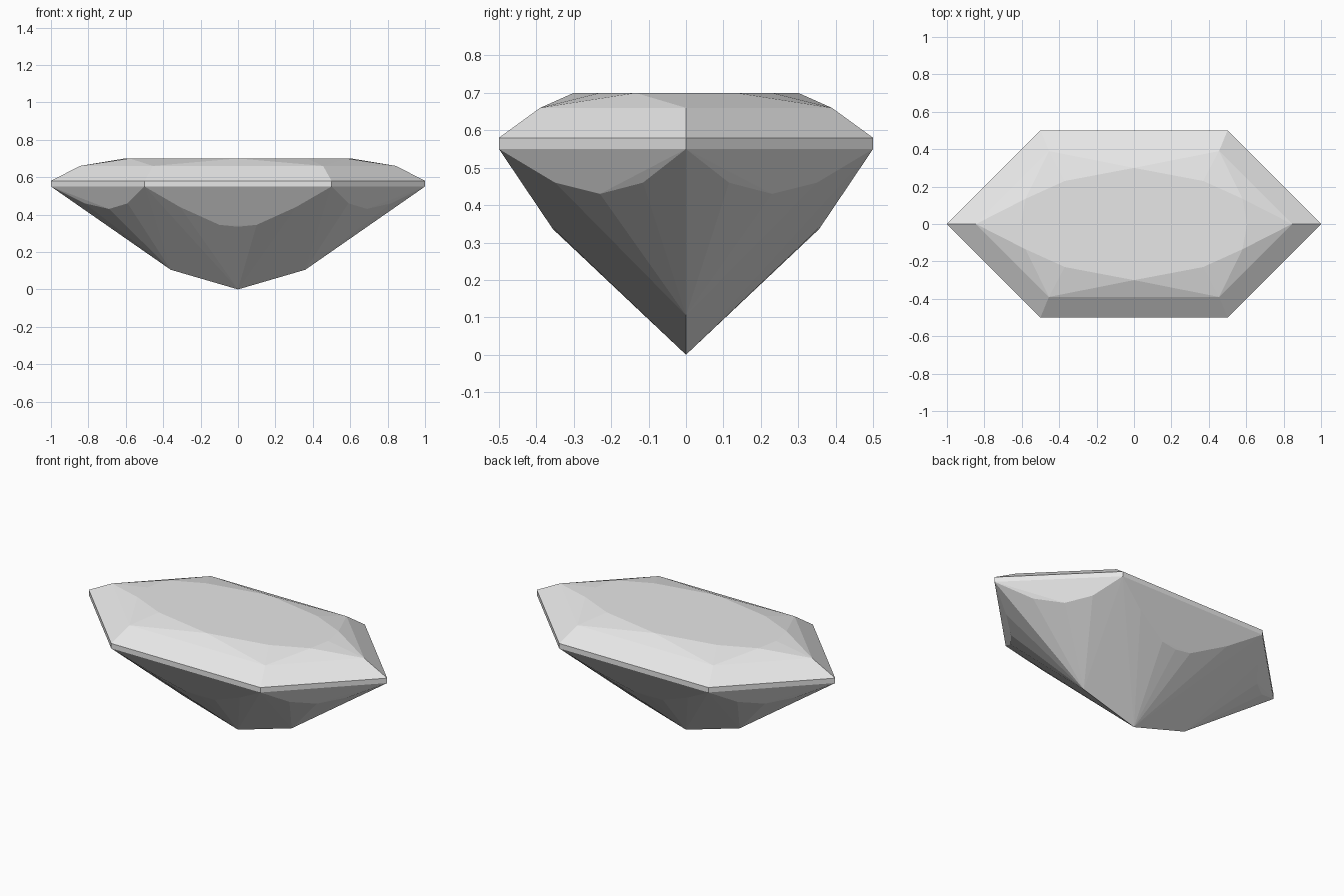
import bpy
import bmesh
import math

cube = bpy.data.objects.get("Cube")
if cube:
    bpy.data.objects.remove(cube, do_unlink=True)

# Single pale grey stone
mat = bpy.data.materials.new("pale grey stone")
mat.use_nodes = True
grey = (0.8, 0.8, 0.8, 1)
mat.diffuse_color = grey
mat.node_tree.nodes["Principled BSDF"].inputs["Base Color"].default_value = grey

# One quarter of each facet outline, as (x, y, z)
TABLE, CROWN, GIRDLE_TOP, GIRDLE_BASE = 0.70, 0.66, 0.58, 0.55
table = [(0, 0.30, TABLE), (0.37, 0.23, TABLE), (0.58, 0.135, TABLE), (0.605, 0, TABLE)]
crown = [(0.455, 0.39, CROWN), (0.845, 0, CROWN)]
girdle = [(x, y, z) for z in (GIRDLE_TOP, GIRDLE_BASE) for x, y in ((1, 0), (0.5, 0.5))]
side_facet = [(0.82, 0.115, 0.46), (0.69, 0.23, 0.43), (0.59, 0.35, 0.46)]
long_facet = [(0, 0.355, 0.335), (0.10, 0.362, 0.345), (0.31, 0.426, 0.44)]
keel = [(0, 0, 0), (0.36, 0, 0.105)]
quarter = table + crown + girdle + side_facet + long_facet + keel

# Mirror the quarter across both axes and wrap it in flat facets
points = {(sx * x, sy * y, z) for x, y, z in quarter for sx in (-1, 1) for sy in (-1, 1)}
bm = bmesh.new()
for p in sorted(points):
    bm.verts.new(p)
hull = bmesh.ops.convex_hull(bm, input=list(bm.verts))
loose = [v for v in bm.verts if not v.link_faces]
bmesh.ops.delete(bm, geom=loose, context="VERTS")
bmesh.ops.dissolve_limit(bm, angle_limit=math.radians(1),
                         verts=list(bm.verts), edges=list(bm.edges))
bmesh.ops.recalc_face_normals(bm, faces=list(bm.faces))

mesh = bpy.data.meshes.new("cut_gem")
bm.to_mesh(mesh)
bm.free()
mesh.materials.append(mat)
gem = bpy.data.objects.new("cut_gem", mesh)
bpy.context.collection.objects.link(gem)
